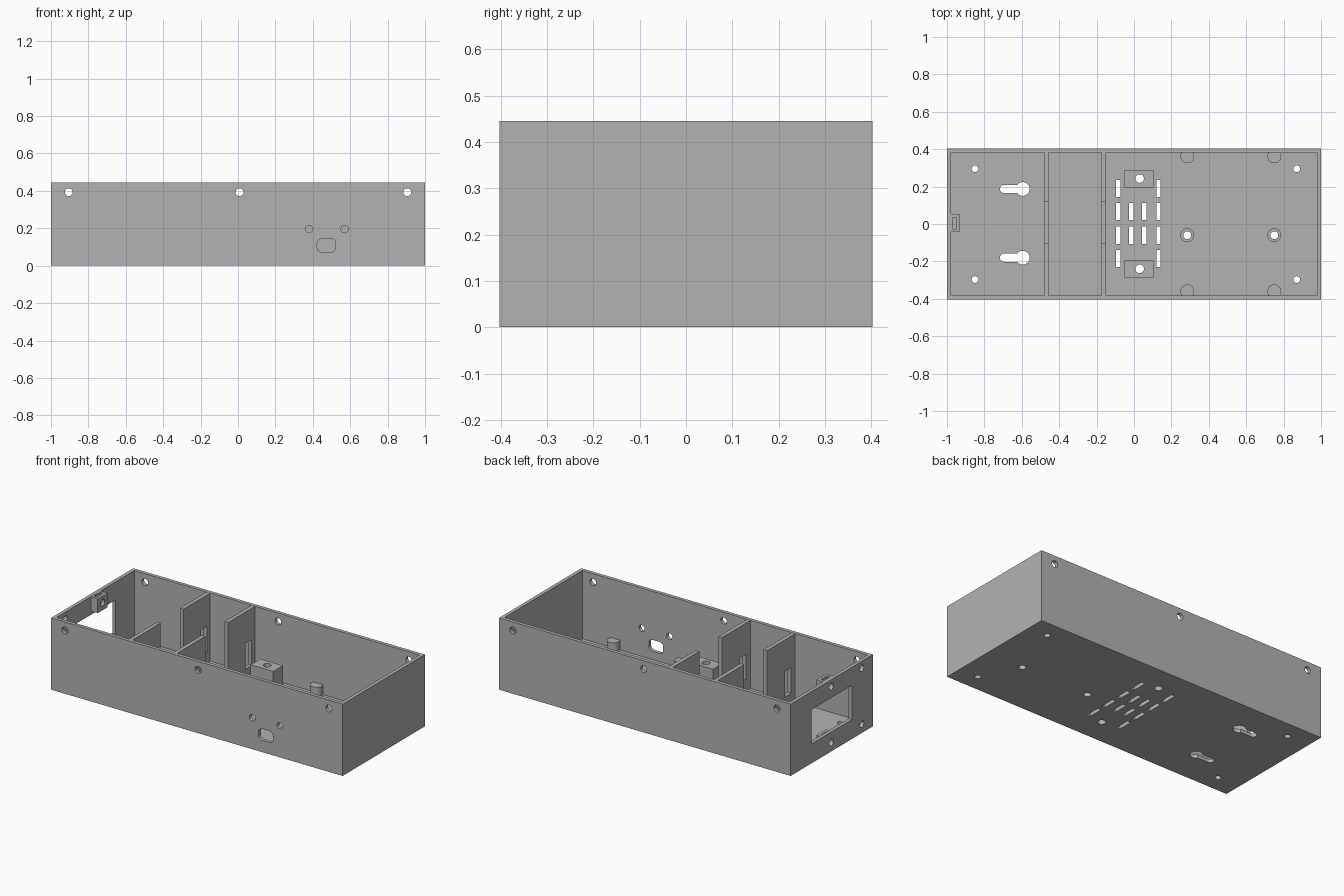
import bpy, bmesh, math

if "Cube" in bpy.data.objects:
    bpy.data.objects.remove(bpy.data.objects["Cube"])

grey = bpy.data.materials.new("plain_grey")
grey.diffuse_color = (0.45, 0.45, 0.45, 1)
grey.use_nodes = True
grey.node_tree.nodes["Principled BSDF"].inputs["Base Color"].default_value = grey.diffuse_color

HX, HY, H = 1.0, 0.403, 0.445   # half length, half width, height
T = 0.022                       # wall and floor thickness


# ---- profiles (u, v) ----
def rect(u0, u1, v0, v1):
    return [(u0, v0), (u1, v0), (u1, v1), (u0, v1)]


def disc(u, v, r, n=24):
    return [(u + r * math.cos(2 * math.pi * i / n),
             v + r * math.sin(2 * math.pi * i / n)) for i in range(n)]


def round_rect(u0, u1, v0, v1, r, n=5):
    pts = []
    for k, (u, v) in enumerate(rect(u0 + r, u1 - r, v0 + r, v1 - r)):
        for i in range(n + 1):
            a = math.pi * (1 + k / 2 + i / n / 2)
            pts.append((u + r * math.cos(a), v + r * math.sin(a)))
    return pts


def keyhole(u, v, r, half, end):
    # large circle on the right with a round-ended slot to the left
    a0 = math.pi - math.asin(half / r)
    pts = [(u + r * math.cos(-a0 + 2 * a0 * i / 24),
            v + r * math.sin(-a0 + 2 * a0 * i / 24)) for i in range(25)]
    for i in range(9):
        a = math.pi / 2 + math.pi * i / 8
        pts.append((end + half + half * math.cos(a), v + half * math.sin(a)))
    return pts


# ---- solid helpers: every part is a set of prisms (profile, axis, low, high) ----
def solid(name, prisms):
    bm = bmesh.new()
    for pts, axis, lo, hi in prisms:
        rings = []
        for w in (lo, hi):
            place = {'X': lambda u, v: (w, u, v),
                     'Y': lambda u, v: (u, w, v),
                     'Z': lambda u, v: (u, v, w)}[axis]
            rings.append([bm.verts.new(place(u, v)) for u, v in pts])
        a, b = rings
        bm.faces.new(a)
        bm.faces.new(b)
        for i in range(len(a)):
            j = (i + 1) % len(a)
            bm.faces.new((a[i], a[j], b[j], b[i]))
    bmesh.ops.recalc_face_normals(bm, faces=bm.faces)
    me = bpy.data.meshes.new(name)
    bm.to_mesh(me)
    bm.free()
    me.materials.append(grey)
    ob = bpy.data.objects.new(name, me)
    bpy.context.collection.objects.link(ob)
    return ob


def part(name, prisms, cuts=()):
    ob = solid(name, prisms)
    bpy.ops.object.select_all(action='DESELECT')
    bpy.context.view_layer.objects.active = ob
    ob.select_set(True)
    if cuts:
        cutter = solid("cutter", cuts)
        cutter.hide_render = True
        mod = ob.modifiers.new("cut", 'BOOLEAN')
        mod.operation = 'DIFFERENCE'
        mod.solver = 'EXACT'
        mod.use_self = True
        mod.object = cutter
        bpy.ops.object.modifier_apply(modifier=mod.name)
        bpy.data.objects.remove(cutter, do_unlink=True)
    bpy.ops.object.shade_smooth_by_angle(angle=math.radians(30))
    return ob


# ---- openings ----
def floor_cut(profile):
    return (profile, 'Z', -0.1, 0.3)


block_holes = [floor_cut(disc(0.03, y, 0.023)) for y in (0.243, -0.24)]
post_holes = [floor_cut(disc(x, -0.06, 0.021)) for x in (0.285, 0.75)]
corner_holes = [floor_cut(disc(x, y, 0.018))
                for x in (-0.85, 0.87) for y in (-0.297, 0.295)]
keyholes = [floor_cut(keyhole(-0.595, y, 0.037, 0.022, -0.717))
            for y in (0.187, -0.18)]

# ventilation slots: four rows outside, two rows inside
vents = []
for x, rows in ((-0.083, (0.19, 0.067, -0.06, -0.185)), (-0.015, (0.067, -0.06)),
                (0.055, (0.067, -0.06)), (0.131, (0.19, 0.067, -0.06, -0.185))):
    vents += [floor_cut(rect(x - 0.012, x + 0.012, y - 0.046, y + 0.046)) for y in rows]

# lid screw holes through both long walls
lid_holes = [(disc(x, 0.393, 0.021), 'Y', y - 0.1, y + 0.1)
             for x in (-0.905, 0.008, 0.905) for y in (-HY, HY)]

# connector opening and two small holes in the front wall
front_holes = [(disc(x, 0.196, 0.02), 'Y', -0.5, -0.3) for x in (0.38, 0.57)]
front_holes.append((round_rect(0.423, 0.522, 0.073, 0.144, 0.025), 'Y', -0.5, -0.3))

# power inlet opening and screw holes in the left wall
inlet = [(rect(-0.197, 0.197, 0.121, 0.333), 'X', -1.1, -0.96)]
inlet_screws = [(disc(0.005, z, 0.02), 'X', -1.1, -0.9) for z in (0.055, 0.402)]
side_screws = [(disc(-0.294, z, 0.02), 'X', -1.1, -0.9) for z in (0.055, 0.402)]

# ---- case ----
cavity = [(rect(-HX + T, HX - T, -HY + T, HY - T), 'Z', T, 0.6)]
case = part("case", [(rect(-HX, HX, -HY, HY), 'Z', 0, H)], cavity)
cuts = (block_holes + post_holes + corner_holes + keyholes + vents
        + lid_holes + front_holes + inlet + inlet_screws + side_screws)
cutter = solid("cutter", cuts)
cutter.hide_render = True
bpy.context.view_layer.objects.active = case
mod = case.modifiers.new("openings", 'BOOLEAN')
mod.operation = 'DIFFERENCE'
mod.solver = 'EXACT'
mod.use_self = True
mod.object = cutter
bpy.ops.object.modifier_apply(modifier=mod.name)
bpy.data.objects.remove(cutter, do_unlink=True)

# ---- dividers: two tall panels joined by a low sill, with a cable slot each ----
W = HY - T + 0.004
outline = [(-W, T - 0.004), (W, T - 0.004), (W, H - 0.001), (0.12, H - 0.001),
           (0.12, 0.09), (-0.105, 0.09), (-0.105, H - 0.001), (-W, H - 0.001)]
for name, x in (("left_divider", -0.482), ("right_divider", -0.175)):
    slots = [(rect(y - 0.03, y + 0.03, 0.09, 0.25), 'X', x - 0.1, x + 0.1)
             for y in (-0.31, 0.32)]
    part(name, [(outline, 'X', x, x + 0.024)], slots)

# ---- mounting blocks over the vents ----
for name, y0, y1 in (("rear_block", 0.195, 0.29), ("front_block", -0.285, -0.193)):
    part(name, [(rect(-0.05, 0.105, y0, y1), 'Z', T - 0.002, 0.18)], block_holes)

# ---- round posts for a circuit board ----
for x in (0.285, 0.75):
    part("middle_post", [(disc(x, -0.06, 0.037), 'Z', T - 0.002, 0.083)], post_holes)
    for y in (-0.36, 0.362):
        part("wall_post", [(disc(x, y, 0.037), 'Z', T - 0.002, 0.083)])

# ---- nut holders behind the power inlet ----
for name, z0, z1, s0, s1 in (("upper_nut_holder", 0.355, H - 0.001, 0.375, 0.6),
                             ("lower_nut_holder", T - 0.002, 0.1, 0.03, 0.3)):
    nut = [(rect(-0.026, 0.035, s0, s1), 'X', -0.971, -0.95)]
    part(name, [(rect(-0.043, 0.053, z0, z1), 'X', -HX + T - 0.002, -0.932)],
         nut + inlet_screws)
